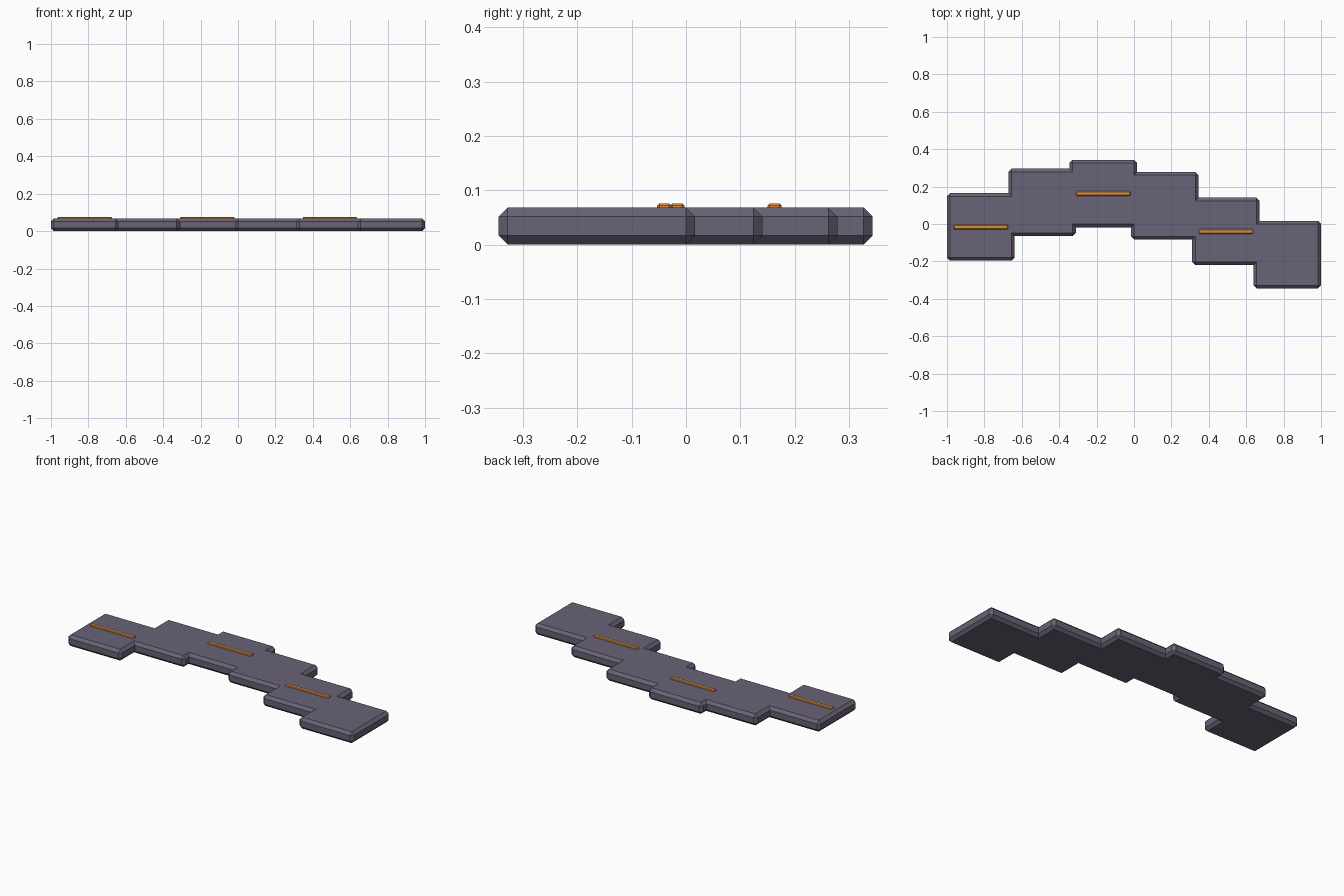
import bpy
import bmesh
from mathutils import Vector

old = bpy.data.objects.get("Cube")
if old:
    bpy.data.objects.remove(old, do_unlink=True)


def make_material(name, rgb):
    mat = bpy.data.materials.new(name)
    mat.use_nodes = True
    color = (*rgb, 1.0)
    mat.diffuse_color = color
    mat.node_tree.nodes["Principled BSDF"].inputs["Base Color"].default_value = color
    return mat


def bevelled_plate(name, outline, z0, z1, bevel, mat):
    """Extrude a counter-clockwise outline, swelling outward with clipped corners."""
    pts = [Vector(p) for p in outline]
    n = len(pts)
    dirs = [(pts[(i + 1) % n] - pts[i]).normalized() for i in range(n)]
    normals = [Vector((d.y, -d.x)) * bevel for d in dirs]

    # Each corner has an arriving and a leaving point on the swollen outline
    pairs = []
    for i, p in enumerate(pts):
        before, after = normals[i - 1], normals[i]
        if dirs[i - 1].cross(dirs[i]) > 0:
            pairs.append((p + before, p + after))
        else:
            pairs.append((p + before + after, p + before + after))

    levels = [(z0, False), (z0 + bevel, True), (z1 - bevel, True), (z1, False)]
    bm = bmesh.new()
    rings = []
    for z, swollen in levels:
        ring = []
        for p, (a, b) in zip(pts, pairs):
            va = bm.verts.new((*(a if swollen else p), z))
            split = swollen and (a - b).length > 1e-6
            ring.append((va, bm.verts.new((*b, z)) if split else va))
        rings.append(ring)

    def add_face(*verts):
        unique = list(dict.fromkeys(verts))
        if len(unique) > 2:
            bm.faces.new(unique)

    for low, high in zip(rings, rings[1:]):
        for i in range(n):
            j = (i + 1) % n
            add_face(low[i][1], low[j][0], high[j][0], high[i][1])
            add_face(low[i][0], low[i][1], high[i][1], high[i][0])
    add_face(*[v[0] for v in rings[-1]])
    add_face(*[v[0] for v in reversed(rings[0])])
    bmesh.ops.recalc_face_normals(bm, faces=bm.faces)

    mesh = bpy.data.meshes.new(name)
    bm.to_mesh(mesh)
    bm.free()
    mesh.materials.append(mat)
    obj = bpy.data.objects.new(name, mesh)
    bpy.context.collection.objects.link(obj)
    return obj


slate = make_material("slate purple", (0.14, 0.125, 0.18))
amber = make_material("amber orange", (0.7, 0.26, 0.05))

# Stepped platform: six square tiles side by side, staggered in depth
BEVEL = 0.0165
CELL = (2 - 2 * BEVEL) / 6
centres = [(CELL * (i - 2.5), y)
           for i, y in enumerate((-0.016, 0.115, 0.163, 0.098, -0.04, -0.164))]
h = CELL / 2
front = [(x + s * h, y - h) for x, y in centres for s in (-1, 1)]
back = [(x + s * h, y + h) for x, y in reversed(centres) for s in (1, -1)]
bevelled_plate("stepped_platform", front + back, 0.0, 0.068, BEVEL, slate)

# Raised strips along the middle of every second tile
for number, (x, y) in enumerate(centres[::2], 1):
    w, d = 0.141, 0.009
    rect = [(x - w, y - d), (x + w, y - d), (x + w, y + d), (x - w, y + d)]
    bevelled_plate(f"accent_strip_{number}", rect, 0.062, 0.076, 0.004, amber)
